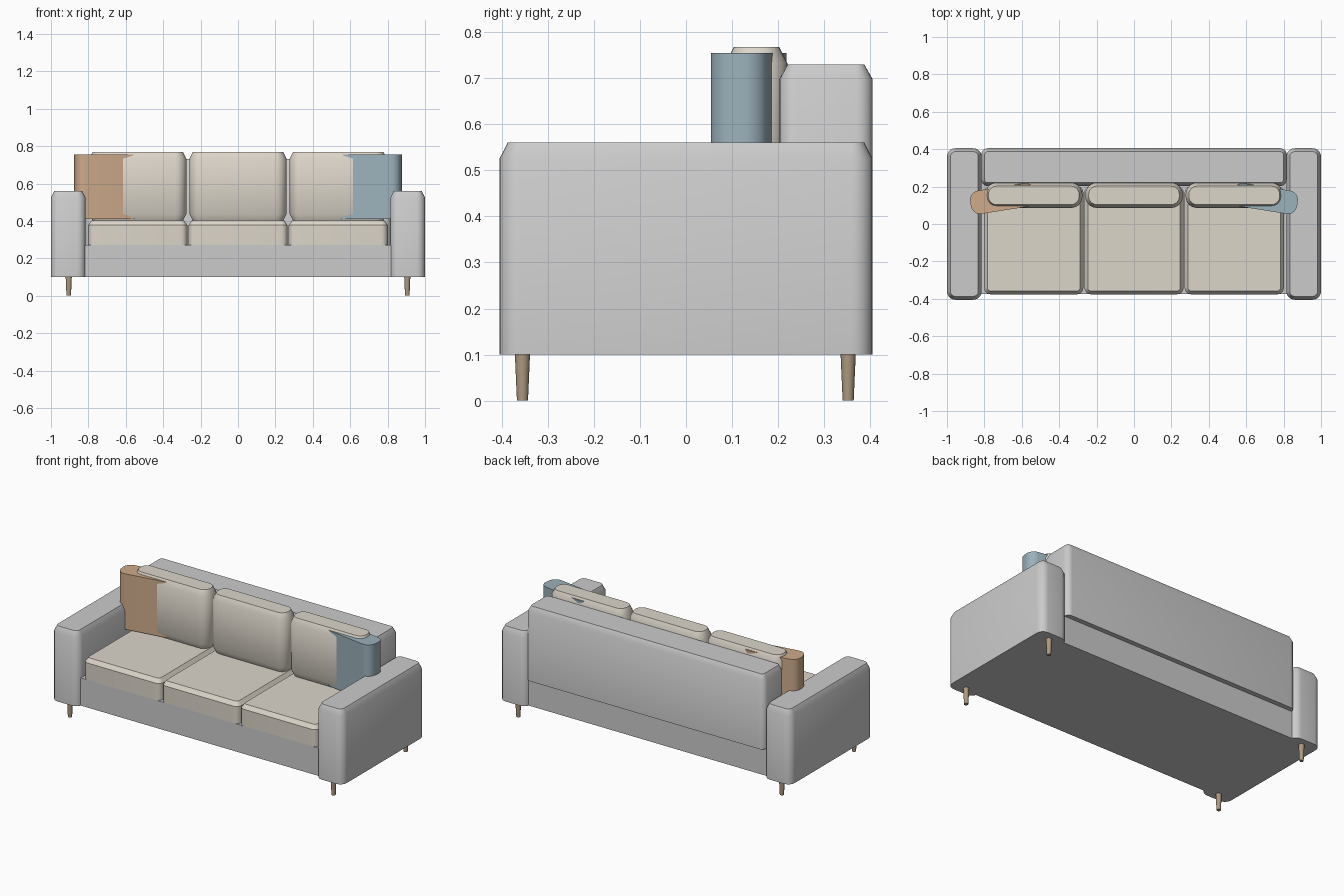
import bpy, bmesh, math

if "Cube" in bpy.data.objects:
    bpy.data.objects.remove(bpy.data.objects["Cube"])


def material(name, rgb):
    m = bpy.data.materials.new(name)
    m.diffuse_color = (*rgb, 1)
    m.use_nodes = True
    m.node_tree.nodes["Principled BSDF"].inputs["Base Color"].default_value = m.diffuse_color
    return m


beige = material("beige_fabric", (0.72, 0.67, 0.59))
wood = material("wood", (0.42, 0.32, 0.22))
tan = material("tan_fabric", (0.62, 0.41, 0.26))
blue = material("blue_fabric", (0.33, 0.44, 0.50))


def finish(ob, mat=None):
    if mat:
        ob.data.materials.append(mat)
    bpy.ops.object.select_all(action='DESELECT')
    ob.select_set(True)
    bpy.context.view_layer.objects.active = ob
    bpy.ops.object.shade_smooth_by_angle(angle=math.radians(35))
    return ob


def rounded_outline(w, d, r, segs=6):
    pts = []
    for i, (sx, sy) in enumerate([(1, 1), (-1, 1), (-1, -1), (1, -1)]):
        for k in range(segs + 1):
            a = math.pi / 2 * (i + k / segs)
            pts.append((sx * (w / 2 - r) + r * math.cos(a),
                        sy * (d / 2 - r) + r * math.sin(a)))
    return pts


def padded_block(name, xs, ys, zs, r, mat=None, top=(0, 0), bottom=(0, 0), turn=0):
    """Rounded-corner prism; top/bottom chamfers are (inset, height)."""
    w, d = xs[1] - xs[0], ys[1] - ys[0]
    rings = [(0, zs[0] + bottom[1]), (0, zs[1] - top[1])]
    if bottom[1]:
        rings.insert(0, (bottom[0], zs[0]))
    if top[1]:
        rings.append((top[0], zs[1]))
    bm = bmesh.new()
    loops = []
    for inset, z in rings:
        outline = rounded_outline(w - 2 * inset, d - 2 * inset, r - inset)
        loops.append([bm.verts.new((x, y, z)) for x, y in outline])
    n = len(loops[0])
    for lo, hi in zip(loops, loops[1:]):
        for i in range(n):
            j = (i + 1) % n
            bm.faces.new((lo[i], lo[j], hi[j], hi[i]))
    bm.faces.new(loops[0][::-1])
    bm.faces.new(loops[-1])
    me = bpy.data.meshes.new(name)
    bm.to_mesh(me)
    bm.free()
    ob = bpy.data.objects.new(name, me)
    ob.location = (sum(xs) / 2, sum(ys) / 2, 0)
    ob.rotation_euler.z = turn
    bpy.context.collection.objects.link(ob)
    return finish(ob, mat)


# Base between the arms
bpy.ops.mesh.primitive_cube_add(size=1, location=(0, 0, 0.186))
base = bpy.context.object
base.name = "base"
base.scale = (1.64, 0.75, 0.172)

# Backrest frame, slightly overhanging the base
padded_block("backrest", (-0.817, 0.817), (0.203, 0.405), (0.27, 0.73), 0.035,
             top=(0.018, 0.032))

# Three seat cushions and three back cushions
for i, label in enumerate(("left", "middle", "right")):
    cx = (i - 1) * 0.536
    padded_block("seat_cushion_" + label, (cx - 0.265, cx + 0.265), (-0.376, 0.203),
                 (0.272, 0.402), 0.035, beige, top=(0.018, 0.025))
    padded_block("back_cushion_" + label, (cx - 0.26, cx + 0.26), (0.086, 0.22),
                 (0.402, 0.768), 0.06, beige, top=(0.018, 0.035), bottom=(0.018, 0.035))

# Arms, throw pillows and legs on both sides
for side, s, fabric in (("left", -1, tan), ("right", 1, blue)):
    xs = sorted((s * 0.815, s))
    padded_block("arm_" + side, xs, (-0.405, 0.405), (0.1, 0.56), 0.045,
                 top=(0.018, 0.035))
    px = s * 0.702
    padded_block("throw_pillow_" + side, (px - 0.174, px + 0.174), (0.073, 0.199),
                 (0.41, 0.755), 0.05, fabric, turn=-s * math.radians(9))
    for end, y in (("front", -0.355), ("back", 0.352)):
        bpy.ops.mesh.primitive_cone_add(vertices=20, radius1=0.012, radius2=0.0165,
                                        depth=0.102, location=(s * 0.905, y, 0.051))
        leg = bpy.context.object
        leg.name = f"leg_{end}_{side}"
        finish(leg, wood)
